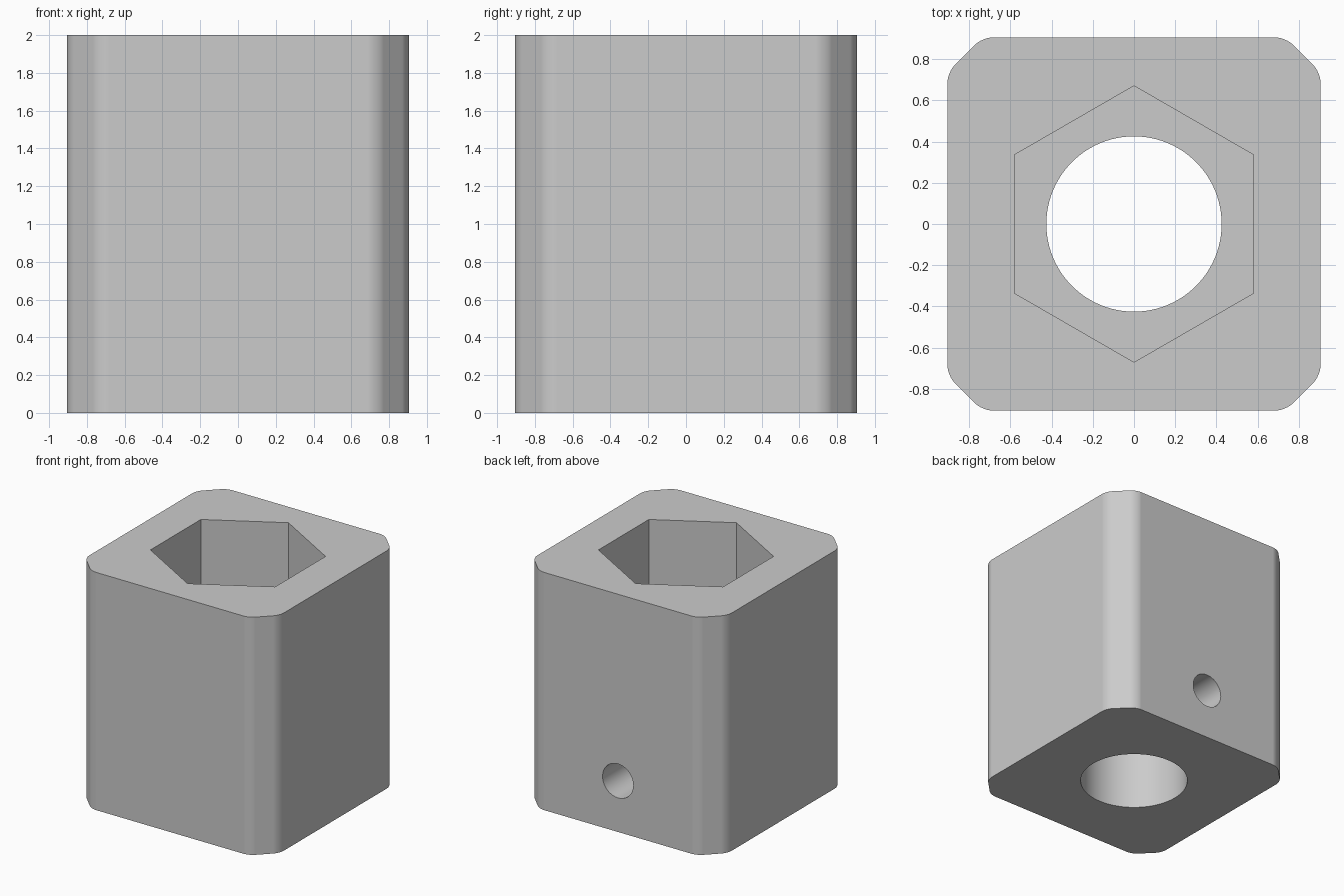
import bpy
import bmesh
import math
from mathutils import Matrix

if "Cube" in bpy.data.objects:
    bpy.data.objects.remove(bpy.data.objects["Cube"], do_unlink=True)

HALF = 0.905        # half width of the square block
HEIGHT = 2.0
SOCKET_FLOOR = 0.86  # where the hex socket meets the round bore
BORE_RADIUS = 0.425


def make_object(name, bm):
    bmesh.ops.recalc_face_normals(bm, faces=bm.faces)
    mesh = bpy.data.meshes.new(name)
    bm.to_mesh(mesh)
    bm.free()
    obj = bpy.data.objects.new(name, mesh)
    bpy.context.collection.objects.link(obj)
    return obj


def prism(name, sides, radius, depth, matrix):
    bm = bmesh.new()
    bmesh.ops.create_cone(bm, cap_ends=True, segments=sides, radius1=radius,
                          radius2=radius, depth=depth, matrix=matrix)
    return make_object(name, bm)


def bevel_upright_edges(bm, offset, segments):
    upright = [e for e in bm.edges
               if abs(e.verts[0].co.z - e.verts[1].co.z) > 1]
    bmesh.ops.bevel(bm, geom=upright, offset=offset, offset_type='OFFSET',
                    segments=segments, profile=0.5, affect='EDGES')


# Square block: chamfered corners, then rounded chamfer edges
bm = bmesh.new()
bmesh.ops.create_cube(bm, size=1, matrix=Matrix.Translation((0, 0, HEIGHT / 2))
                      @ Matrix.Diagonal((2 * HALF, 2 * HALF, HEIGHT, 1)))
bevel_upright_edges(bm, 0.17, 1)
bevel_upright_edges(bm, 0.05, 6)
block = make_object("socket_block", bm)

# Cutters: hex socket from the top, round bore below, screw hole at the back
up = Matrix.Translation
cutters = [
    prism("hex_cutter", 6, 0.67, 2, up((0, 0, SOCKET_FLOOR + 1))),
    prism("bore_cutter", 96, BORE_RADIUS, 2, up((0, 0, 0.5))),
    prism("screw_hole_cutter", 48, 0.143, 1,
          up((0, 0.7, 0.43)) @ Matrix.Rotation(math.pi / 2, 4, 'X')),
]

bpy.ops.object.select_all(action='DESELECT')
bpy.context.view_layer.objects.active = block
block.select_set(True)
for cutter in cutters:
    mod = block.modifiers.new(cutter.name, 'BOOLEAN')
    mod.operation = 'DIFFERENCE'
    mod.solver = 'EXACT'
    mod.object = cutter
    bpy.ops.object.modifier_apply(modifier=mod.name)
    bpy.data.objects.remove(cutter, do_unlink=True)

# Smooth rounds with crisp flat faces
bpy.ops.object.shade_smooth_by_angle(angle=math.radians(30))
weighted = block.modifiers.new("weighted_normals", 'WEIGHTED_NORMAL')
weighted.keep_sharp = True

# Plain grey
grey = bpy.data.materials.new("plain_grey")
grey.use_nodes = True
colour = (0.6, 0.6, 0.6, 1)
grey.diffuse_color = colour
grey.node_tree.nodes["Principled BSDF"].inputs["Base Color"].default_value = colour
block.data.materials.clear()
block.data.materials.append(grey)
